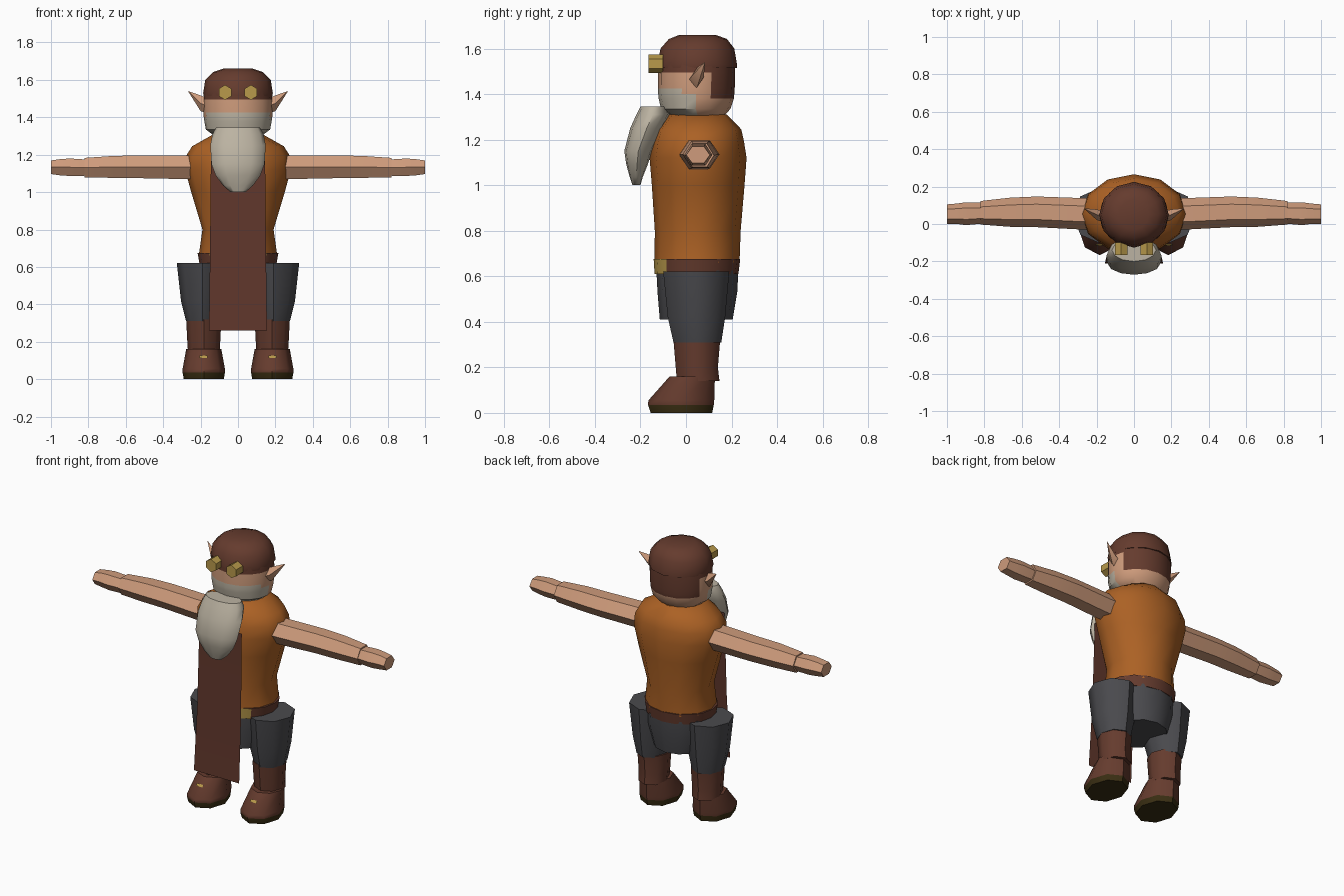
import bpy
import bmesh
from math import cos, sin, pi, radians

if "Cube" in bpy.data.objects:
    bpy.data.objects.remove(bpy.data.objects["Cube"], do_unlink=True)


def material(name, r, g, b):
    m = bpy.data.materials.new(name)
    m.use_nodes = True
    m.diffuse_color = (r, g, b, 1)
    bsdf = next(n for n in m.node_tree.nodes if n.type == "BSDF_PRINCIPLED")
    bsdf.inputs["Base Color"].default_value = (r, g, b, 1)
    bsdf.inputs["Roughness"].default_value = 0.9
    return m


SKIN = material("skin", 0.62, 0.33, 0.20)
SHIRT = material("orange_cloth", 0.41, 0.12, 0.018)
LEATHER = material("brown_leather", 0.13, 0.044, 0.027)
APRON = material("apron_leather", 0.115, 0.037, 0.024)
TROUSER = material("grey_cloth", 0.068, 0.068, 0.075)
BEARD = material("grey_beard", 0.50, 0.45, 0.36)
GOLD = material("gold", 0.48, 0.32, 0.07)
SOLE = material("dark_sole", 0.04, 0.026, 0.006)


def finish(name, bm, mats, rule=None, angle=40):
    bmesh.ops.recalc_face_normals(bm, faces=bm.faces)
    if rule:
        for f in bm.faces:
            f.material_index = rule(f.calc_center_median())
    mesh = bpy.data.meshes.new(name)
    bm.to_mesh(mesh)
    bm.free()
    for m in mats:
        mesh.materials.append(m)
    ob = bpy.data.objects.new(name, mesh)
    bpy.context.collection.objects.link(ob)
    bpy.ops.object.select_all(action="DESELECT")
    ob.select_set(True)
    bpy.context.view_layer.objects.active = ob
    bpy.ops.object.shade_smooth_by_angle(angle=radians(angle))
    return ob


def loft(name, rings, n, mats, axis="z", phase=0.0, rule=None, angle=40):
    """Join elliptical rings (position, centre1, centre2, radius1, radius2)."""
    bm = bmesh.new()
    loops = []
    for t, c1, c2, r1, r2 in rings:
        loop = []
        for i in range(n):
            a = 2 * pi * i / n + phase
            u, v = c1 + r1 * cos(a), c2 + r2 * sin(a)
            loop.append(bm.verts.new({"x": (t, u, v), "y": (u, t, v), "z": (u, v, t)}[axis]))
        loops.append(loop)
    for a, b in zip(loops, loops[1:]):
        for i in range(n):
            j = (i + 1) % n
            bm.faces.new((a[i], a[j], b[j], b[i]))
    bm.faces.new(loops[0])
    bm.faces.new(loops[-1])
    return finish(name, bm, mats, rule, angle)


def upright(cx, rows):
    """Turn (z, half width, front y, back y) rows into rings."""
    return [(z, cx, (f + b) / 2, w, (b - f) / 2) for z, w, f, b in rows]


def sheet(name, rows, mat):
    """Thin sheet facing the front from (centre x, half width, y, z) rows."""
    bm = bmesh.new()
    pairs = [[bm.verts.new((cx + s * w, y, z)) for s in (-1, 1)] for cx, w, y, z in rows]
    for (a, b), (c, d) in zip(pairs, pairs[1:]):
        bm.faces.new((a, b, d, c))
    return finish(name, bm, [mat])


# Torso
loft("shirt", upright(0, [
    (0.66, 0.21, -0.138, 0.235), (0.80, 0.19, -0.137, 0.24),
    (1.00, 0.25, -0.15, 0.257), (1.12, 0.283, -0.16, 0.266),
    (1.19, 0.28, -0.15, 0.255), (1.245, 0.245, -0.132, 0.243),
    (1.31, 0.13, -0.075, 0.18)]), 12, [SHIRT])

# Belt with a wide buckle across the front
loft("belt", upright(0, [(0.61, 0.205, -0.138, 0.23), (0.675, 0.216, -0.142, 0.238)]),
     16, [LEATHER, GOLD], rule=lambda c: int(c.y < -0.1 and 0.615 < c.z < 0.67))

# Hips
loft("hips", upright(0, [(0.41, 0.16, -0.115, 0.205), (0.53, 0.2, -0.125, 0.225),
                         (0.625, 0.205, -0.13, 0.23)]), 12, [TROUSER])

# Apron
sheet("apron", [(0, 0.145, -0.17, 1.17), (0, 0.15, -0.185, 0.65), (0, 0.155, -0.21, 0.26)], APRON)


# Head: beard stubble in front, hair behind and under the cap
def head_colour(c):
    if c.z > 1.495 or (c.y > 0.1 and c.z > 1.385):
        return 2
    if c.y < 0.06 and (c.z < 1.395 or (c.y < -0.04 and c.z < 1.42)):
        return 1
    return 0


loft("head", upright(0, [
    (1.295, 0.12, -0.05, 0.16), (1.335, 0.172, -0.11, 0.195), (1.38, 0.18, -0.12, 0.21),
    (1.40, 0.183, -0.122, 0.212), (1.425, 0.185, -0.122, 0.214),
    (1.495, 0.185, -0.122, 0.216), (1.54, 0.18, -0.12, 0.215)]),
    16, [SKIN, BEARD, LEATHER], rule=head_colour)

# Cap
loft("cap", upright(0, [
    (1.515, 0.184, -0.126, 0.225), (1.53, 0.186, -0.126, 0.224),
    (1.60, 0.175, -0.112, 0.212), (1.642, 0.132, -0.075, 0.18),
    (1.66, 0.08, -0.03, 0.13)]), 12, [LEATHER], angle=45)

# Hanging beard
loft("beard", upright(0, [
    (1.00, 0.04, -0.235, -0.2), (1.035, 0.08, -0.247, -0.19),
    (1.09, 0.12, -0.262, -0.168), (1.15, 0.142, -0.271, -0.148),
    (1.25, 0.148, -0.245, -0.1), (1.31, 0.137, -0.218, -0.072),
    (1.345, 0.118, -0.2, -0.08)]), 12, [BEARD], angle=50)

for s, side in ((1, "left"), (-1, "right")):
    # Arm and hand
    loft(side + "_arm", [
        (s * x, y, z, ry, rz) for x, y, z, ry, rz in (
            (0.20, 0.055, 1.133, 0.086, 0.073), (0.29, 0.055, 1.133, 0.084, 0.073),
            (0.52, 0.065, 1.135, 0.082, 0.07), (0.66, 0.063, 1.135, 0.078, 0.068),
            (0.82, 0.06, 1.131, 0.063, 0.06))], 6, [SKIN], axis="x")
    loft(side + "_hand", [
        (s * x, y, z, ry, rz) for x, y, z, ry, rz in (
            (0.81, 0.058, 1.131, 0.056, 0.05), (0.90, 0.055, 1.133, 0.061, 0.054),
            (0.95, 0.055, 1.133, 0.054, 0.05), (1.00, 0.053, 1.133, 0.052, 0.042))],
        6, [SKIN], axis="x")

    # Pointed ear
    loft(side + "_ear", [(s * 0.165, 0.04, 1.46, 0.03, 0.04),
                         (s * 0.20, 0.05, 1.475, 0.028, 0.042),
                         (s * 0.265, 0.082, 1.538, 0.002, 0.002)], 4, [SKIN], axis="x")

    # Goggle eyepiece
    loft(side + "_goggle", [(-0.165, s * 0.069, 1.533, 0.039, 0.04),
                            (-0.10, s * 0.069, 1.533, 0.039, 0.04)],
         6, [GOLD], axis="y", phase=pi / 2)

    # Trouser leg
    loft(side + "_trouser_leg", upright(s * 0.19, [
        (0.31, 0.088, -0.055, 0.155), (0.42, 0.115, -0.08, 0.172),
        (0.62, 0.137, -0.1, 0.19)]), 8, [TROUSER], angle=46)

    # Boot shaft, foot and sole
    loft(side + "_boot_shaft", upright(s * 0.183, [
        (0.14, 0.084, -0.04, 0.147), (0.20, 0.088, -0.045, 0.14),
        (0.32, 0.094, -0.055, 0.15)]), 8, [LEATHER], angle=46)
    loft(side + "_foot", upright(s * 0.183, [
        (0.00, 0.107, -0.155, 0.115), (0.035, 0.113, -0.167, 0.122),
        (0.055, 0.113, -0.165, 0.124), (0.16, 0.094, -0.072, 0.127)]),
        8, [LEATHER, SOLE], rule=lambda c: int(c.z < 0.03), angle=46)

    # Shoe clasp
    sheet(side + "_shoe_clasp", [(s * 0.185, 0.022, -0.116, 0.114),
                                 (s * 0.185, 0.022, -0.106, 0.126)], GOLD)
